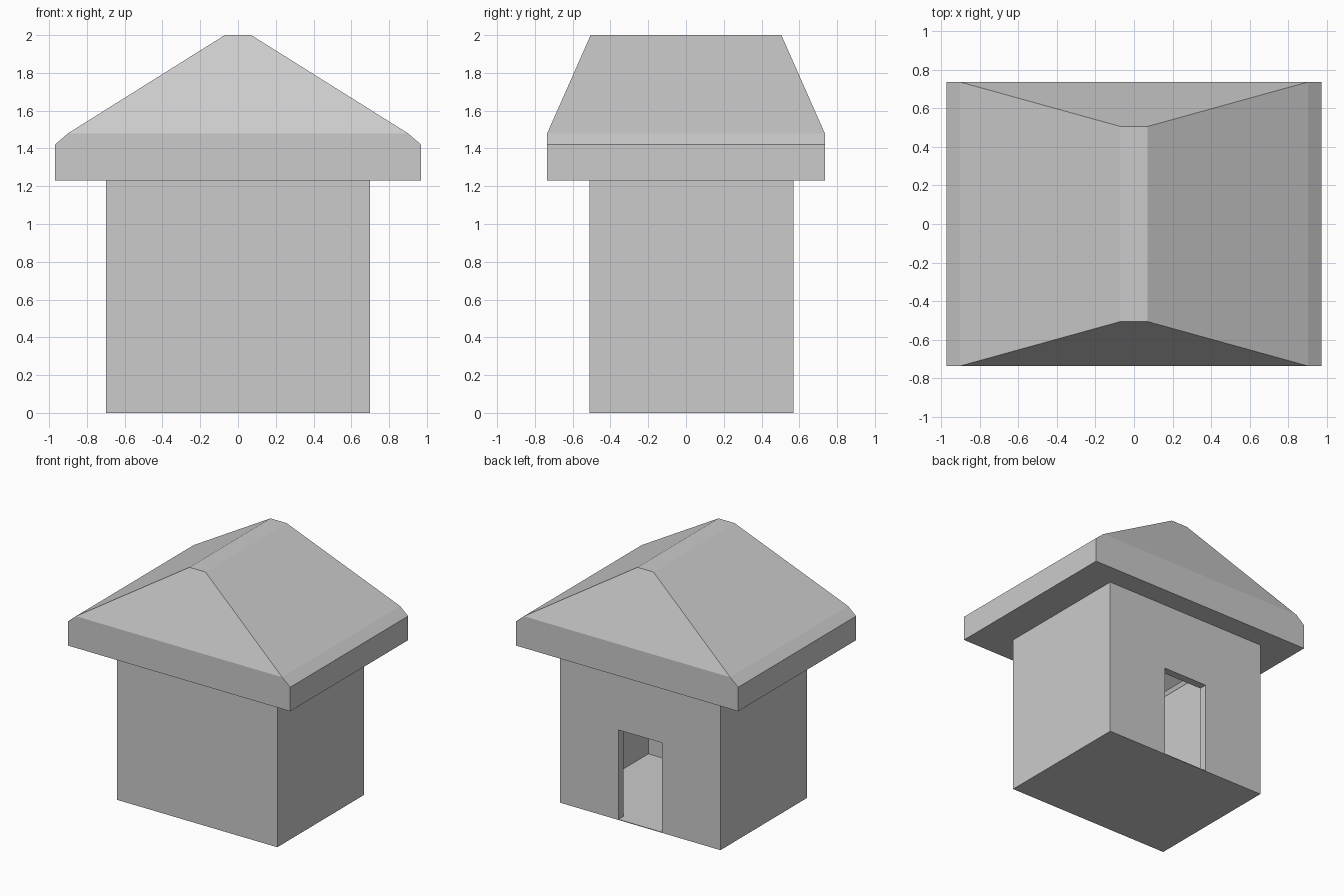
import bpy
import bmesh
from mathutils import Vector

cube = bpy.data.objects.get("Cube")
if cube:
    bpy.data.objects.remove(cube, do_unlink=True)

GREY = (0.6, 0.6, 0.6, 1.0)
grey = bpy.data.materials.new("plain grey")
grey.use_nodes = True
grey.diffuse_color = GREY
grey.node_tree.nodes["Principled BSDF"].inputs["Base Color"].default_value = GREY


def finish(name, bm):
    """Turn a bmesh into a named, flat-shaded object."""
    bmesh.ops.recalc_face_normals(bm, faces=bm.faces)
    mesh = bpy.data.meshes.new(name)
    bm.to_mesh(mesh)
    bm.free()
    mesh.materials.append(grey)
    obj = bpy.data.objects.new(name, mesh)
    bpy.context.collection.objects.link(obj)
    return obj


def prism(name, points, depth):
    """Extrude a closed flat outline along the depth vector."""
    bm = bmesh.new()
    face = bm.faces.new([bm.verts.new(p) for p in points])
    new = bmesh.ops.extrude_face_region(bm, geom=[face], use_keep_orig=True)
    moved = [v for v in new["geom"] if isinstance(v, bmesh.types.BMVert)]
    bmesh.ops.translate(bm, verts=moved, vec=Vector(depth))
    return finish(name, bm)


def rectangle(bm, x, front, back, z):
    corners = [(-x, front), (x, front), (x, back), (-x, back)]
    return [bm.verts.new((cx, cy, z)) for cx, cy in corners]


def bridge(bm, lower, upper):
    for i in range(4):
        j = (i + 1) % 4
        bm.faces.new((lower[i], lower[j], upper[j], upper[i]))


WIDE, FRONT, BACK, TOP = 0.70, -0.51, 0.57, 1.23
WALL = 0.05
JOIN = BACK - 0.06
inner = WIDE - WALL

# Front and side walls: one U-shaped plan raised to the eaves
plan = [(-WIDE, FRONT), (WIDE, FRONT), (WIDE, JOIN), (inner, JOIN),
        (inner, FRONT + WALL), (-inner, FRONT + WALL), (-inner, JOIN), (-WIDE, JOIN)]
prism("front_and_side_walls", [(x, y, 0) for x, y in plan], (0, 0, TOP))

# Back wall with the doorway
DOOR, DOOR_TOP = 0.19, 0.71
outline = [(-WIDE, 0), (-DOOR, 0), (-DOOR, DOOR_TOP), (DOOR, DOOR_TOP),
           (DOOR, 0), (WIDE, 0), (WIDE, TOP), (-WIDE, TOP)]
prism("back_wall", [(x, JOIN, z) for x, z in outline], (0, BACK - JOIN, 0))

# Thin floor running through the doorway
floor = [(-inner, FRONT + WALL), (inner, FRONT + WALL), (inner, JOIN), (DOOR, JOIN),
         (DOOR, BACK), (-DOOR, BACK), (-DOOR, JOIN), (-inner, JOIN)]
prism("floor", [(x, y, 0) for x, y in floor], (0, 0, 0.005))

# Hollow hipped roof: outer skin up to the ridge, then inner skin back to the eaves
bm = bmesh.new()
outer = [rectangle(bm, x, -y, y, z) for x, y, z in
         [(0.97, 0.735, TOP), (0.97, 0.735, 1.42), (0.90, 0.735, 1.48), (0.07, 0.505, 2.0)]]
lining = [rectangle(bm, inner, FRONT + WALL, JOIN, TOP),
          rectangle(bm, 0.85, -0.69, 0.69, 1.45),
          rectangle(bm, 0.05, -0.47, 0.47, 1.95)]
for skin in (outer, lining):
    for lower, upper in zip(skin, skin[1:]):
        bridge(bm, lower, upper)
    bm.faces.new(skin[-1])
bridge(bm, outer[0], lining[0])
finish("roof", bm)
